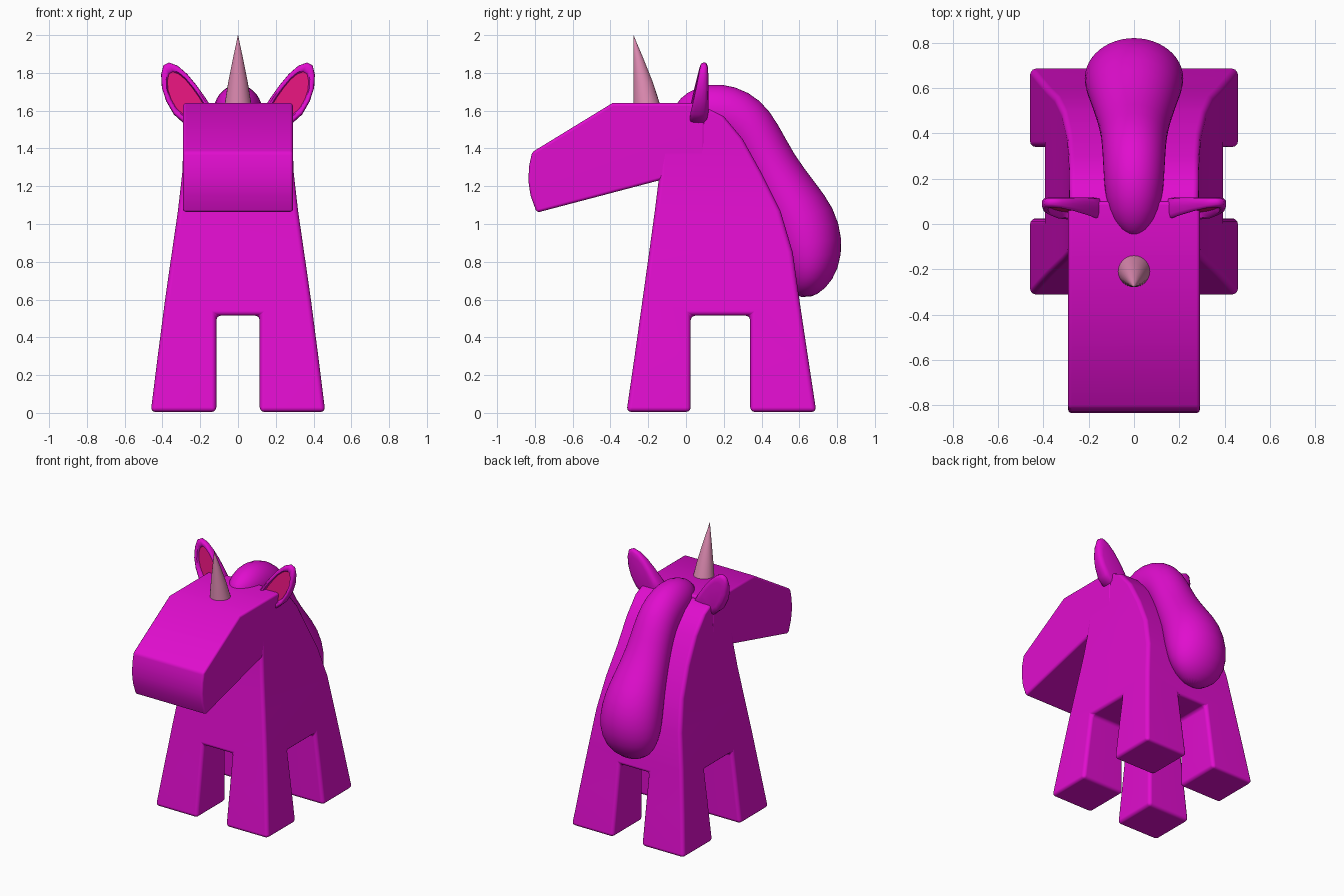
import bpy, bmesh, math
from mathutils import Vector

if "Cube" in bpy.data.objects:
    bpy.data.objects.remove(bpy.data.objects["Cube"])


def material(name, rgb):
    m = bpy.data.materials.new(name)
    m.diffuse_color = (*rgb, 1)
    m.use_nodes = True
    m.node_tree.nodes["Principled BSDF"].inputs["Base Color"].default_value = m.diffuse_color
    return m


MAGENTA = material("magenta", (0.75, 0.004, 0.62))
PINK = material("ear pink", (0.76, 0.007, 0.20))
HORN = material("horn rose", (0.74, 0.26, 0.45))


def loft(name, rings, mats, pink_last=False):
    """Skin closed rings of equal length and cap both ends."""
    bm = bmesh.new()
    loops = [[bm.verts.new(p) for p in ring] for ring in rings]
    n = len(loops[0])
    for a, b in zip(loops, loops[1:]):
        for i in range(n):
            bm.faces.new((a[i], a[(i + 1) % n], b[(i + 1) % n], b[i]))
    bm.faces.new(loops[0])
    last = bm.faces.new(loops[-1])
    if pink_last:
        last.material_index = 1
    bmesh.ops.recalc_face_normals(bm, faces=bm.faces[:])
    me = bpy.data.meshes.new(name)
    bm.to_mesh(me)
    bm.free()
    for m in mats:
        me.materials.append(m)
    ob = bpy.data.objects.new(name, me)
    bpy.context.collection.objects.link(ob)
    return ob


def activate(ob):
    bpy.ops.object.select_all(action='DESELECT')
    ob.select_set(True)
    bpy.context.view_layer.objects.active = ob


def smooth(ob, angle=40):
    activate(ob)
    bpy.ops.object.shade_smooth_by_angle(angle=math.radians(angle))


def soften(ob, width):
    """Round the hard edges, keeping broad faces flat."""
    b = ob.modifiers.new("round_edges", 'BEVEL')
    b.width, b.segments, b.limit_method = width, 3, 'ANGLE'
    b.angle_limit = math.radians(35)
    activate(ob)
    bpy.ops.object.convert(target='MESH')
    smooth(ob)
    ob.modifiers.new("flat_normals", 'WEIGHTED_NORMAL').keep_sharp = True


def box(name, lo, hi):
    return loft(name, [[(lo[0], lo[1], z), (hi[0], lo[1], z),
                        (hi[0], hi[1], z), (lo[0], hi[1], z)]
                       for z in (lo[2], hi[2])], [MAGENTA])


# Body and legs: tapering stack of rectangles (z, front y, back y, half width)
rows = [(0.005, -0.315, 0.69, 0.462), (0.3, -0.272, 0.645, 0.425),
        (0.6, -0.23, 0.60, 0.386), (0.85, -0.195, 0.565, 0.350),
        (1.07, -0.165, 0.50, 0.318), (1.27, -0.14, 0.40, 0.295),
        (1.45, -0.13, 0.30, 0.288), (1.57, -0.13, 0.20, 0.286),
        (1.63, -0.13, 0.08, 0.284)]
body = loft("body_and_legs",
            [[(-w, a, z), (w, a, z), (w, b, z), (-w, b, z)]
             for z, a, b, w in rows], [MAGENTA])

# Two crossing channels separate the four legs
cutter = box("channel_cutter", (-0.115, -1, -0.2), (0.115, 1, 0.515))
cutter_side = box("side_channel_cutter", (-1, 0.025, -0.2), (1, 0.34, 0.515))
for c in (cutter, cutter_side):
    mod = body.modifiers.new("channel", 'BOOLEAN')
    mod.operation, mod.object, mod.solver = 'DIFFERENCE', c, 'EXACT'
    activate(body)
    bpy.ops.object.modifier_apply(modifier=mod.name)
for c in (cutter, cutter_side):
    bpy.data.objects.remove(c)
soften(body, 0.025)

# Head: side profile extruded across the width
profile = [(-0.39, 1.64), (-0.815, 1.38), (-0.83, 1.31), (-0.835, 1.23),
           (-0.823, 1.15), (-0.79, 1.06), (-0.145, 1.23), (0.05, 1.28),
           (0.1, 1.32), (0.1, 1.64)]
head = loft("head", [[(x, y, z) for y, z in profile]
                     for x in (-0.291, 0.291)], [MAGENTA])
soften(head, 0.016)

# Mane: ellipses between an outer and an inner (y, z) point, with half width
mane_rows = [((-0.06, 1.63), (-0.05, 1.58), 0.03),
             ((0.00, 1.70), (0.04, 1.50), 0.10),
             ((0.12, 1.747), (0.12, 1.45), 0.128),
             ((0.26, 1.735), (0.17, 1.44), 0.135),
             ((0.40, 1.66), (0.22, 1.41), 0.14),
             ((0.49, 1.53), (0.26, 1.36), 0.145),
             ((0.57, 1.37), (0.31, 1.26), 0.155),
             ((0.68, 1.225), (0.37, 1.12), 0.18),
             ((0.785, 1.09), (0.42, 1.00), 0.208),
             ((0.835, 0.92), (0.46, 0.87), 0.225),
             ((0.812, 0.76), (0.50, 0.77), 0.212),
             ((0.74, 0.65), (0.54, 0.68), 0.155),
             ((0.65, 0.605), (0.57, 0.62), 0.05)]
N = 24
mane_rings = []
for out, inn, w in mane_rows:
    o, i = Vector((0, *out)), Vector((0, *inn))
    mid, arm = (o + i) / 2, (o - i) / 2
    mane_rings.append([mid + arm * math.cos(2 * math.pi * k / N)
                       + Vector((w * math.sin(2 * math.pi * k / N), 0, 0))
                       for k in range(N)])
mane = loft("mane", mane_rings, [MAGENTA])
mane.modifiers.new("smooth_surface", 'SUBSURF').levels = 1
activate(mane)
bpy.ops.object.convert(target='MESH')
smooth(mane, 60)

# Horn: cone leaning so its front edge is upright
horn = loft("horn", [[(r * math.cos(2 * math.pi * k / N),
                       -0.279 + r + r * math.sin(2 * math.pi * k / N), z)
                      for k in range(N)]
                     for z, r in ((1.62, 0.073), (1.75, 0.052),
                                  (1.88, 0.026), (1.95, 0.011), (2.0, 0.001))],
            [HORN])
smooth(horn)

# Ears: leaf outline with rounded back, rim and sunken pink inside
leaf = [(0.13, 1.60), (0.17, 1.665), (0.22, 1.735), (0.27, 1.795),
        (0.32, 1.838), (0.365, 1.855), (0.395, 1.84), (0.407, 1.79),
        (0.403, 1.72), (0.38, 1.65), (0.34, 1.58), (0.29, 1.535),
        (0.22, 1.54), (0.16, 1.56)]
cx, cz = 0.295, 1.69
# (outline scale, depth from front 0 to back 1)
ear_rings = [(0.65, 1.0), (0.88, 0.93), (0.98, 0.75), (1.0, 0.5),
             (0.99, 0.2), (0.95, 0.04), (0.88, 0.0), (0.76, 0.06), (0.70, 0.32)]
for side, label in ((-1, "left_ear"), (1, "right_ear")):
    rings = []
    for s, d in ear_rings:
        ring = []
        for x, z in leaf:
            px, pz = cx + (x - cx) * s, cz + (z - cz) * s
            front = 0.012 + max(0, pz - 1.58) * 0.2 + (px - 0.13) * 0.05
            ring.append((side * px, front + (0.118 - front) * d, pz))
        rings.append(ring)
    smooth(loft(label, rings, [MAGENTA, PINK], pink_last=True), 50)
